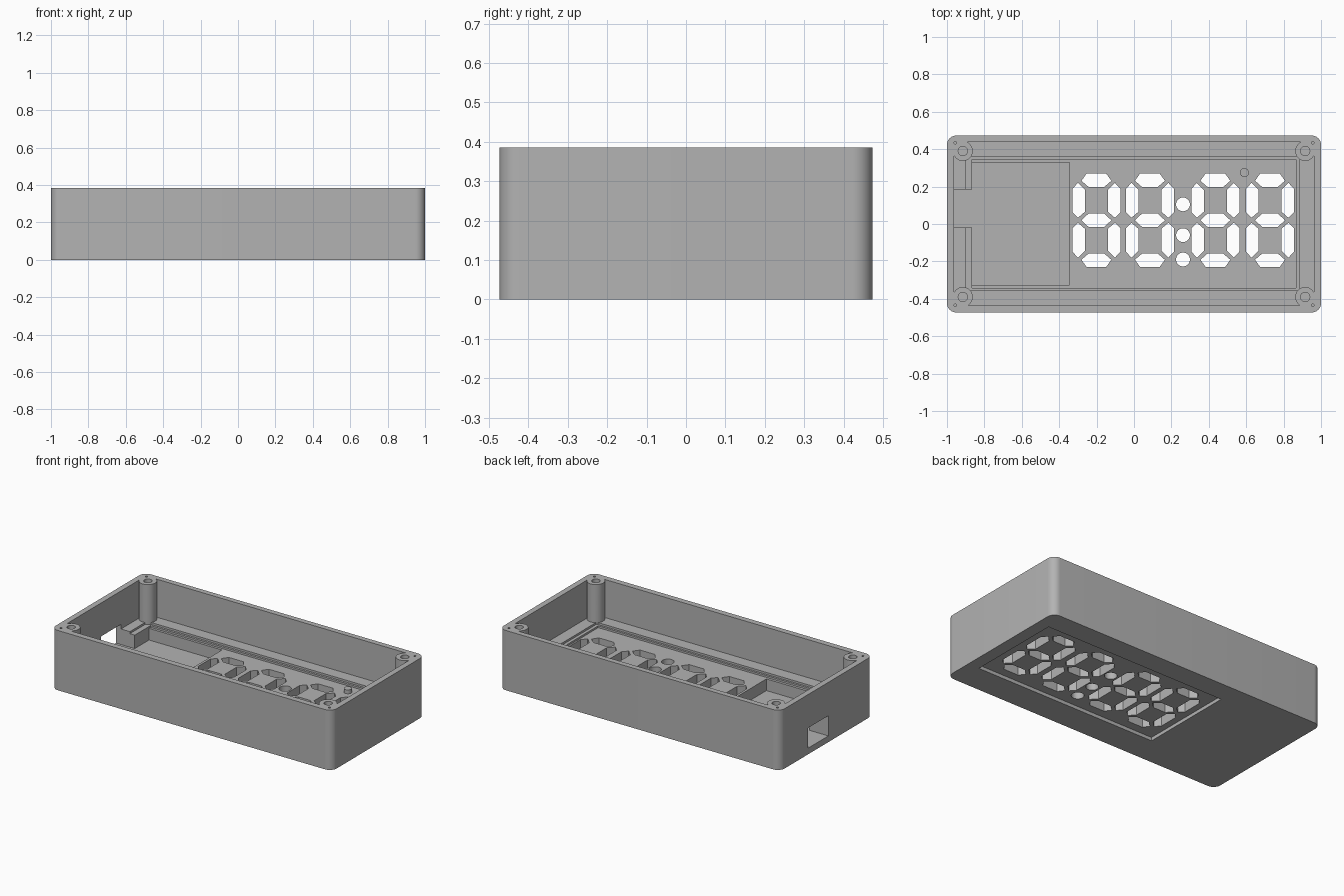
import bpy
import bmesh
from math import cos, sin, pi

cube = bpy.data.objects.get("Cube")
if cube:
    bpy.data.objects.remove(cube, do_unlink=True)

HALF_W, HALF_D, TOP = 1.0, 0.473, 0.385

grey = bpy.data.materials.new("plastic_grey")
grey.use_nodes = True
grey.diffuse_color = (0.45, 0.45, 0.45, 1)
grey.node_tree.nodes["Principled BSDF"].inputs["Base Color"].default_value = grey.diffuse_color


def rect(x0, x1, y0, y1):
    return [(x0, y0), (x1, y0), (x1, y1), (x0, y1)]


def circle(cx, cy, r, n=32):
    return [(cx + r * cos(2 * pi * i / n), cy + r * sin(2 * pi * i / n)) for i in range(n)]


def rounded_rect(hx, hy, r, steps=10):
    pts = []
    for k, (sx, sy) in enumerate([(1, 1), (-1, 1), (-1, -1), (1, -1)]):
        for i in range(steps + 1):
            a = (k + i / steps) * pi / 2
            pts.append((sx * (hx - r) + r * cos(a), sy * (hy - r) + r * sin(a)))
    return pts


def prisms(name, outlines, z0, z1):
    """One object made of upright prisms, one per outline."""
    bm = bmesh.new()
    for outline in outlines:
        low = [bm.verts.new((x, y, z0)) for x, y in outline]
        high = [bm.verts.new((x, y, z1)) for x, y in outline]
        bm.faces.new(low)
        bm.faces.new(high)
        for i in range(len(low)):
            j = (i + 1) % len(low)
            bm.faces.new((low[i], low[j], high[j], high[i]))
    bmesh.ops.recalc_face_normals(bm, faces=bm.faces)
    mesh = bpy.data.meshes.new(name)
    bm.to_mesh(mesh)
    bm.free()
    mesh.materials.append(grey)
    obj = bpy.data.objects.new(name, mesh)
    bpy.context.collection.objects.link(obj)
    return obj


def combine(target, other, operation):
    """Apply a boolean and remove the helper."""
    other.hide_render = True
    mod = target.modifiers.new("boolean", 'BOOLEAN')
    mod.operation, mod.solver, mod.object = operation, 'EXACT', other
    graph = bpy.context.evaluated_depsgraph_get()
    mesh = bpy.data.meshes.new_from_object(target.evaluated_get(graph))
    target.modifiers.clear()
    target.data = mesh
    bpy.data.objects.remove(other, do_unlink=True)


def cut(outlines, z0, z1):
    combine(case, prisms("cutter", outlines, z0, z1), 'DIFFERENCE')


# Outer shell, open at the top
case = prisms("clock_case", [rounded_rect(HALF_W, HALF_D, 0.05)], 0, TOP)
cut([rect(-0.963, 0.963, -0.435, 0.438)], 0.14, 0.5)

# Stepped seat for the circuit board and the deep electronics pocket
cut([rect(-0.9, 0.885, -0.355, 0.36)], 0.127, 0.3)
cut([rect(-0.865, 0.865, -0.342, 0.346)], 0.115, 0.29)
cut([rect(-0.865, -0.345, -0.325, 0.33)], 0.04, 0.28)

# Cable port through the end wall
cut([rect(-1.1, -0.85, -0.02, 0.185)], 0.04, 0.17)

# Corner screw posts, each backed by a solid corner
corners = [(sx, sy) for sx in (-1, 1) for sy in (-1, 1)]
for sx, sy in corners:
    px, py = sx * 0.915, sy * 0.39
    xs, ys = sorted((px, sx * 0.975)), sorted((py, sy * 0.45))
    combine(case, prisms("post", [circle(px, py, 0.053)], 0.06, TOP), 'UNION')
    combine(case, prisms("corner", [rect(*xs, *ys)], 0.06, TOP), 'UNION')
cut([circle(sx * 0.915, sy * 0.39, 0.025) for sx, sy in corners], 0.16, 0.5)
cut([circle(sx * 0.956, sy * 0.434, 0.007, 12) for sx, sy in corners], 0.34, 0.5)

# Shallow window recess in the underside
cut([rect(-0.37, 0.92, -0.285, 0.335)], -0.1, 0.022)

# Seven-segment openings
CY = 0.02
end_bar = [(-.053, .249), (.053, .249), (.08, .211), (.043, .179), (-.043, .179), (-.08, .211)]
mid_bar = [(-.043, .035), (.043, .035), (.08, 0), (.043, -.035), (-.043, -.035), (-.08, 0)]
side_bar = [(-.128, .168), (-.099, .2), (-.062, .163), (-.062, .045), (-.099, .013), (-.128, .043)]


def placed(shape, cx, mx=1, my=1):
    return [(cx + mx * x, CY + my * y) for x, y in shape]


segments = []
for cx in (-0.201, 0.085, 0.435, 0.727):
    segments.append(placed(mid_bar, cx))
    for my in (-1, 1):
        segments.append(placed(end_bar, cx, 1, my))
        segments += [placed(side_bar, cx, mx, my) for mx in (-1, 1)]

# Colon and point openings
segments += [circle(0.262, y, 0.037) for y in (0.105, -0.06, -0.19)]
cut(segments, -0.1, 0.25)

# Small locating peg beside the last digit
combine(case, prisms("peg", [circle(0.59, 0.275, 0.024, 24)], 0.08, 0.14), 'UNION')

bpy.ops.object.select_all(action='DESELECT')
case.select_set(True)
bpy.context.view_layer.objects.active = case
bpy.ops.object.shade_smooth_by_angle(angle=pi / 6)
